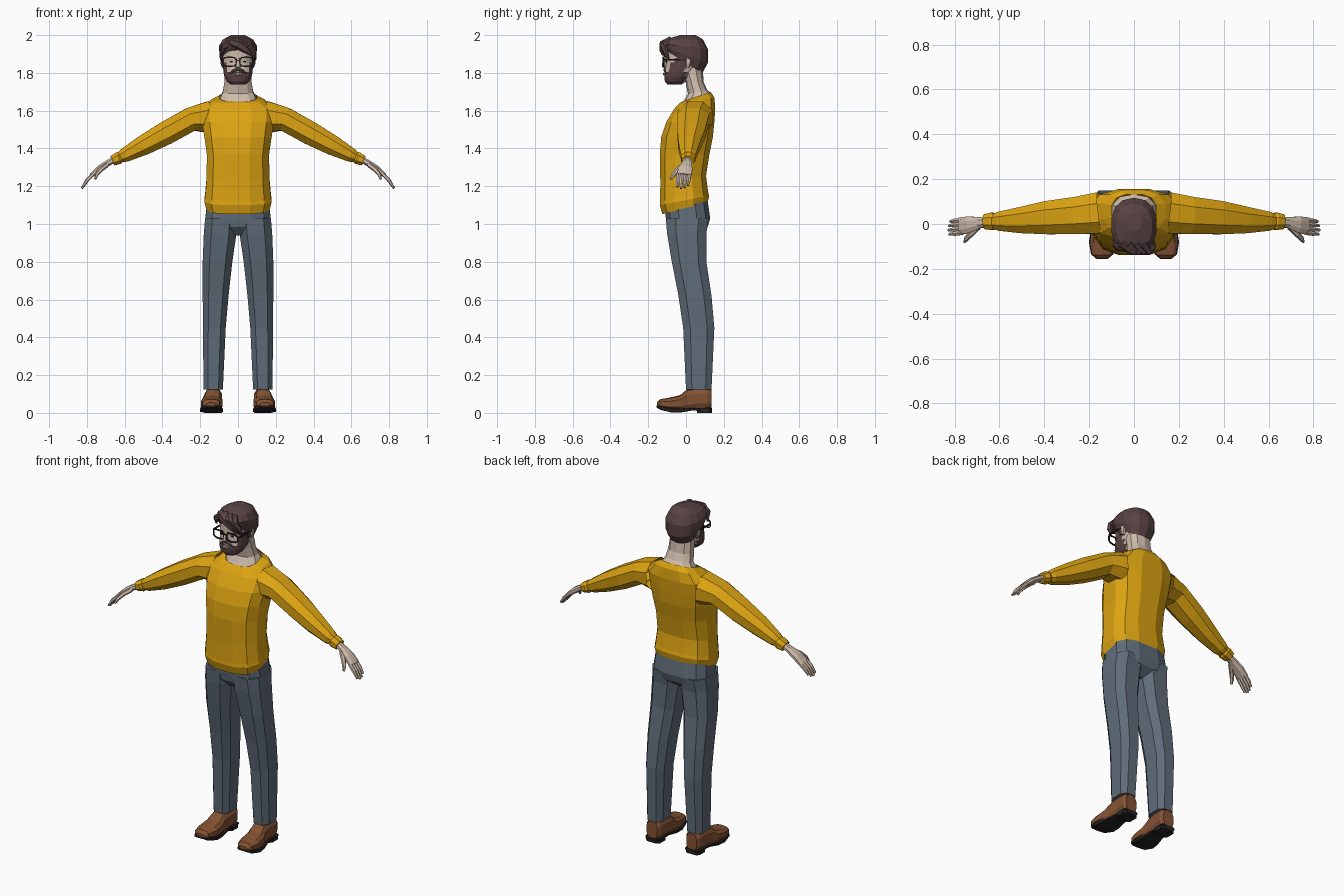
import bpy, math
from mathutils import Vector


def material(name, r, g, b):
    m = bpy.data.materials.new(name)
    m.diffuse_color = (r, g, b, 1)
    return m


MUSTARD = material("mustard wool", 0.72, 0.37, 0.006)
DENIM = material("slate denim", 0.115, 0.15, 0.19)
SKIN = material("skin", 0.62, 0.50, 0.41)
HAIR = material("dark brown hair", 0.10, 0.055, 0.057)
LEATHER = material("brown leather", 0.23, 0.085, 0.033)
BLACK = material("black", 0.018, 0.015, 0.015)


def oval(n, e):
    """Unit rounded cross-section with flat sides; smaller e is squarer."""
    def f(v):
        return math.copysign(abs(v) ** e, v)
    k = math.cos(math.pi / n) ** e
    angles = [2 * math.pi * (i + 0.5) / n for i in range(n)]
    return [(f(math.cos(a)) / k, f(math.sin(a)) / k) for a in angles]


def skin_rings(name, rings, mat, caps=(True, True), mirror=False, closed=False):
    """Join rings of points into one mesh."""
    n = len(rings[0])
    verts = [p for r in rings for p in r]
    faces = []
    for k in range(len(rings) if closed else len(rings) - 1):
        a, b = k * n, (k + 1) % len(rings) * n
        faces += [(a + i, a + (i + 1) % n, b + (i + 1) % n, b + i) for i in range(n)]
    if caps[0] and not closed:
        faces.append(tuple(reversed(range(n))))
    if caps[1] and not closed:
        faces.append(tuple(range(len(verts) - n, len(verts))))
    mesh = bpy.data.meshes.new(name)
    mesh.from_pydata([tuple(p) for p in verts], [], faces)
    mesh.materials.append(mat)
    ob = bpy.data.objects.new(name, mesh)
    bpy.context.collection.objects.link(ob)
    if mirror:
        ob.modifiers.new("mirror", "MIRROR").use_mirror_merge = False
    return ob


def stack(name, levels, mat, n=12, e=0.8, **kw):
    """Horizontal rings: (z, x_min, x_max, y_front, y_back, rise from front to back)."""
    rings = []
    for z, x0, x1, y0, y1, t in levels:
        rings.append([((x0 + x1) / 2 + (x1 - x0) / 2 * c, (y0 + y1) / 2 + (y1 - y0) / 2 * s,
                       z + t * s / 2) for c, s in oval(n, e)])
    return skin_rings(name, rings, mat, **kw)


def centred(levels):
    return [(z, -h, h, y0, y1, t) for z, h, y0, y1, t in levels]


def tube(name, path, mat, n=8, e=0.9, ref=(0, 1, 0), closed=False, **kw):
    """Rings along a path: (x, y, z, radius along ref, radius across)."""
    pts = [Vector(p[:3]) for p in path]
    rings = []
    for i, p in enumerate(path):
        if closed:
            d = pts[(i + 1) % len(pts)] - pts[i - 1]
        else:
            d = pts[min(i + 1, len(pts) - 1)] - pts[max(i - 1, 0)]
        d.normalize()
        u = Vector(ref) - d * d.dot(Vector(ref))
        u.normalize()
        v = d.cross(u)
        rings.append([pts[i] + u * c * p[3] + v * s * p[4] for c, s in oval(n, e)])
    return skin_rings(name, rings, mat, closed=closed, **kw)


def lengthwise(name, sections, mat, n=10, e=0.7, **kw):
    """Upright rings along y: (y, x_centre, half_width, z_low, z_high)."""
    rings = [[(cx + h * c, y, (z0 + z1) / 2 + (z1 - z0) / 2 * s) for c, s in oval(n, e)]
             for y, cx, h, z0, z1 in sections]
    return skin_rings(name, rings, mat, **kw)


# Trousers
stack("trouser_leg", [
    (0.125, 0.08, 0.183, 0.0, 0.135, 0), (0.45, 0.065, 0.185, -0.015, 0.15, 0),
    (0.62, 0.05, 0.187, -0.04, 0.135, 0), (0.80, 0.03, 0.187, -0.075, 0.108, 0),
    (0.95, 0.008, 0.181, -0.10, 0.108, 0), (1.03, 0.005, 0.174, -0.107, 0.12, 0)],
    DENIM, n=8, e=0.7, mirror=True)
stack("trouser_hips", centred([
    (0.94, 0.12, -0.06, 0.06, 0), (0.985, 0.172, -0.10, 0.115, 0),
    (1.03, 0.173, -0.107, 0.128, 0), (1.10, 0.165, -0.11, 0.115, 0.04)]), DENIM, e=0.7)

# Sweater body
stack("sweater_body", centred([
    (1.082, 0.166, -0.125, 0.115, 0.06), (1.125, 0.178, -0.139, 0.122, 0.05),
    (1.145, 0.175, -0.137, 0.117, 0.05), (1.24, 0.166, -0.136, 0.106, 0.03),
    (1.37, 0.165, -0.139, 0.124, 0), (1.46, 0.178, -0.131, 0.142, 0),
    (1.54, 0.19, -0.105, 0.15, 0), (1.61, 0.192, -0.062, 0.155, 0),
    (1.655, 0.14, -0.035, 0.15, 0.03), (1.673, 0.098, -0.02, 0.132, 0.05)]),
    MUSTARD, e=0.75, caps=(True, False))

# Sleeves with cuffs
tube("sweater_sleeve", [
    (0.15, 0.05, 1.565, 0.092, 0.085), (0.25, 0.038, 1.554, 0.083, 0.063),
    (0.38, 0.028, 1.482, 0.074, 0.062), (0.50, 0.017, 1.417, 0.058, 0.053),
    (0.60, 0.012, 1.364, 0.042, 0.037), (0.622, 0.012, 1.354, 0.033, 0.029),
    (0.632, 0.012, 1.349, 0.039, 0.033), (0.665, 0.010, 1.335, 0.033, 0.026)],
    MUSTARD, mirror=True, caps=(False, True))

# Hands
tube("palm", [
    (0.645, 0.010, 1.346, 0.021, 0.017), (0.69, 0.006, 1.322, 0.025, 0.016),
    (0.735, -0.003, 1.293, 0.037, 0.016), (0.775, -0.009, 1.258, 0.038, 0.011)],
    SKIN, mirror=True)
for i in range(4):
    y = 0.019 - 0.019 * i
    short = (0.016, 0.004, 0.0, 0.008)[i]
    tube(f"finger_{i + 1}", [
        (0.765, y, 1.266, 0.010, 0.009), (0.798, y - 0.005, 1.233, 0.0095, 0.009),
        (0.827 - short / 2, y - 0.008, 1.188 + short, 0.006, 0.005)], SKIN, n=6, mirror=True)
tube("thumb", [
    (0.695, -0.012, 1.312, 0.013, 0.012), (0.728, -0.045, 1.287, 0.012, 0.011),
    (0.748, -0.066, 1.262, 0.010, 0.009), (0.756, -0.080, 1.238, 0.006, 0.005)],
    SKIN, n=6, mirror=True)

# Shoes
lengthwise("shoe_upper", [
    (-0.154, 0.142, 0.024, 0.034, 0.055), (-0.138, 0.142, 0.045, 0.025, 0.071),
    (-0.085, 0.140, 0.057, 0.012, 0.080), (-0.03, 0.137, 0.054, 0.010, 0.093),
    (0.005, 0.133, 0.047, 0.012, 0.122), (0.06, 0.131, 0.045, 0.02, 0.132),
    (0.115, 0.131, 0.046, 0.02, 0.130), (0.135, 0.131, 0.034, 0.022, 0.122)],
    LEATHER, mirror=True)
lengthwise("shoe_sole", [
    (-0.155, 0.142, 0.026, 0.028, 0.040), (-0.135, 0.142, 0.050, 0.016, 0.036),
    (-0.08, 0.140, 0.061, 0.003, 0.026), (-0.03, 0.137, 0.056, 0.002, 0.022),
    (0.03, 0.133, 0.045, 0.012, 0.026), (0.135, 0.131, 0.042, 0.014, 0.028)],
    BLACK, n=8, e=0.35, mirror=True)
stack("shoe_heel", [(0.0, 0.085, 0.177, 0.058, 0.138, 0), (0.027, 0.085, 0.177, 0.055, 0.138, 0)],
      BLACK, n=8, e=0.5, mirror=True)

# Neck
stack("neck", centred([
    (1.665, 0.097, -0.017, 0.130, 0.05), (1.70, 0.080, 0.012, 0.110, 0.02),
    (1.75, 0.072, 0.0, 0.092, 0), (1.83, 0.066, -0.03, 0.085, 0)]), SKIN, n=10, e=0.85)

# Head, with the beard coloured on the jaw
head = stack("head", centred([
    (1.738, 0.038, -0.098, -0.025, 0), (1.755, 0.060, -0.112, 0.0, 0),
    (1.78, 0.072, -0.115, 0.025, 0), (1.805, 0.077, -0.113, 0.05, 0),
    (1.83, 0.079, -0.108, 0.07, 0), (1.855, 0.080, -0.106, 0.085, 0),
    (1.88, 0.080, -0.108, 0.09, 0), (1.93, 0.080, -0.106, 0.09, 0),
    (1.97, 0.050, -0.06, 0.06, 0)]), SKIN, n=20, e=0.85)
head.data.materials.append(HAIR)
for f in head.data.polygons:
    c = f.center
    if c.y < 0.0 and c.z < 1.80 + 2.2 * max(0, abs(c.x) - 0.045):
        f.material_index = 1
tube("moustache", [(0.0, -0.114, 1.818, 0.006, 0.007), (0.022, -0.111, 1.812, 0.006, 0.007),
                   (0.042, -0.102, 1.795, 0.005, 0.005)], HAIR, n=6, mirror=True)
tube("lips", [(-0.017, -0.114, 1.794, 0.004, 0.005), (0.0, -0.117, 1.794, 0.004, 0.007),
              (0.017, -0.114, 1.794, 0.004, 0.005)], SKIN, n=6)
tube("nose", [(0, -0.104, 1.882, 0.006, 0.007), (0, -0.117, 1.852, 0.009, 0.010),
              (0, -0.117, 1.836, 0.012, 0.016), (0, -0.108, 1.828, 0.004, 0.009)], SKIN, n=6)
stack("ear", [(1.825, 0.074, 0.084, 0.0, 0.015, 0), (1.85, 0.074, 0.092, -0.004, 0.026, 0),
              (1.875, 0.074, 0.092, -0.004, 0.026, 0)], SKIN, n=6, mirror=True)
stack("eye", [(1.855, 0.029, 0.043, -0.109, -0.10, 0), (1.864, 0.029, 0.043, -0.109, -0.10, 0)],
      BLACK, n=6, mirror=True)

# Hair cap and swept fringe
stack("hair_cap", centred([
    (1.86, 0.084, -0.108, 0.084, -0.12), (1.895, 0.098, -0.118, 0.114, -0.08),
    (1.94, 0.100, -0.126, 0.114, -0.03), (1.977, 0.080, -0.105, 0.088, 0),
    (2.0, 0.035, -0.03, 0.05, 0)]), HAIR, n=14, e=0.85, caps=(False, True))
for i in range(4):
    s = i / 3
    tube(f"fringe_lock_{i + 1}", [
        (-0.055 + 0.09 * s, -0.085, 1.968, 0.020, 0.022),
        (0.0 + 0.06 * s, -0.122, 1.95 - 0.008 * s, 0.018, 0.022),
        (0.045 + 0.035 * s, -0.126 + 0.02 * s, 1.922 - 0.012 * s, 0.013, 0.017),
        (0.07 + 0.024 * s, -0.124 + 0.035 * s, 1.895 - 0.025 * s, 0.003, 0.004)], HAIR, n=6)
tube("fringe_side", [(-0.03, -0.10, 1.965, 0.018, 0.018), (-0.075, -0.098, 1.94, 0.014, 0.016),
                     (-0.09, -0.075, 1.895, 0.004, 0.005)], HAIR, n=6)
tube("sideburn", [(0.083, -0.015, 1.90, 0.022, 0.008), (0.081, -0.012, 1.835, 0.010, 0.005)],
     HAIR, n=6, mirror=True)

# Glasses
rim = [(0.044 + 0.035 * c, -0.122 + 0.15 * abs(0.035 * c) * (c > 0), 1.859 + 0.024 * s,
        0.003, 0.0035) for c, s in oval(10, 0.65)]
tube("glasses_rim", rim, BLACK, n=4, closed=True, mirror=True)
tube("glasses_bridge", [(-0.011, -0.122, 1.866, 0.003, 0.003), (0.011, -0.122, 1.866, 0.003, 0.003)],
     BLACK, n=4)
tube("glasses_arm", [(0.078, -0.116, 1.870, 0.003, 0.003), (0.088, -0.105, 1.870, 0.003, 0.004),
                     (0.089, 0.01, 1.870, 0.003, 0.004)], BLACK, n=4, ref=(1, 0, 0), mirror=True)
